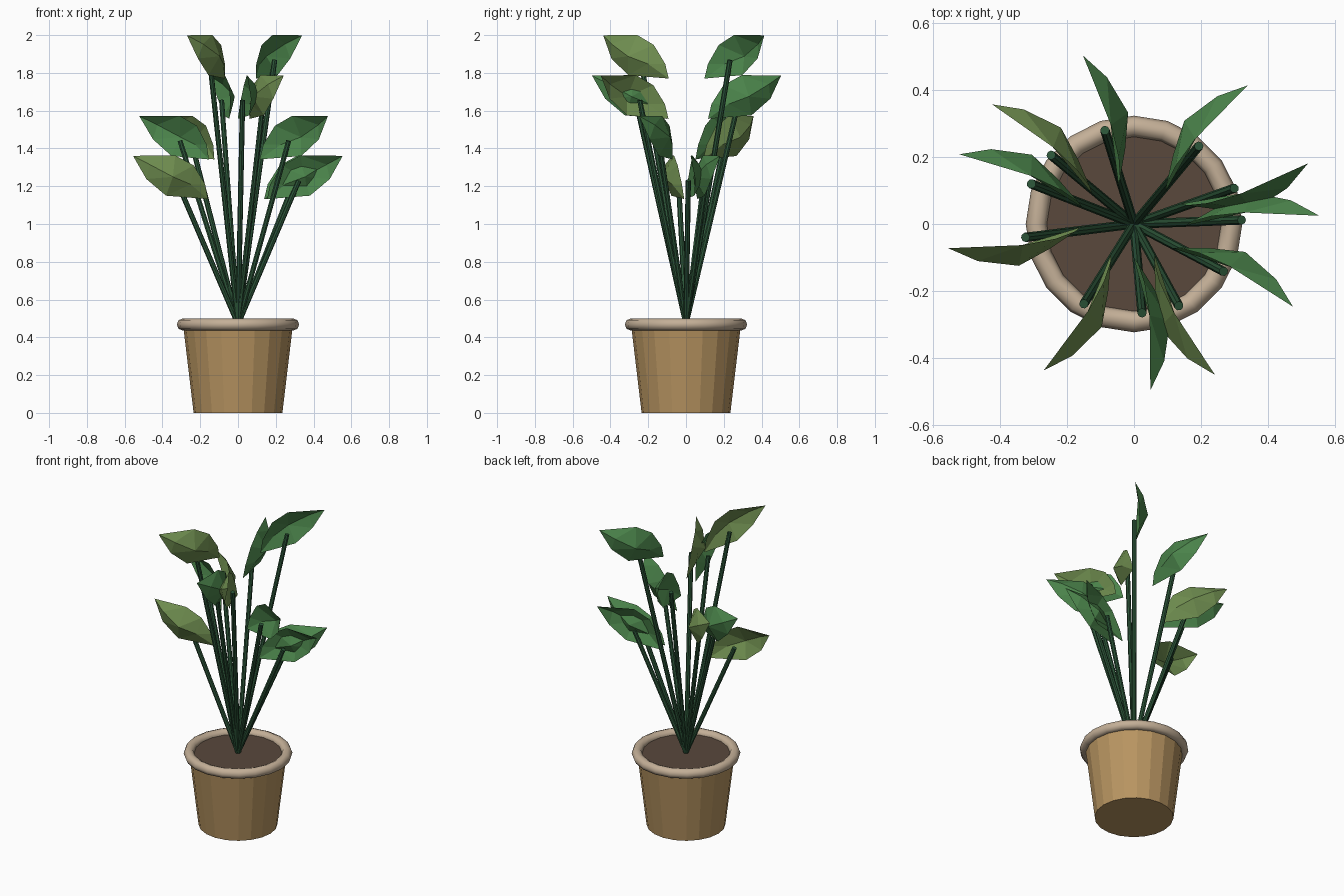
import bpy, bmesh, math
from mathutils import Vector

if "Cube" in bpy.data.objects:
    bpy.data.objects.remove(bpy.data.objects["Cube"])


def material(name, r, g, b):
    m = bpy.data.materials.new(name)
    m.diffuse_color = (r, g, b, 1)
    m.use_nodes = True
    m.node_tree.nodes["Principled BSDF"].inputs["Base Color"].default_value = m.diffuse_color
    return m


POT = material("pot_tan", 0.48, 0.30, 0.12)
RIM = material("rim_beige", 0.55, 0.43, 0.31)
SOIL = material("soil_brown", 0.10, 0.065, 0.045)
STEM = material("stem_green", 0.025, 0.09, 0.04)
GREEN = material("leaf_green", 0.07, 0.23, 0.07)
OLIVE = material("leaf_olive", 0.16, 0.27, 0.08)


def finish(name, mat):
    ob = bpy.context.object
    ob.name = name
    ob.data.materials.append(mat)
    return ob


# Pot: tapered body, rounded rim, soil disc
bpy.ops.mesh.primitive_cone_add(vertices=20, radius1=0.235, radius2=0.29,
                                depth=0.46, location=(0, 0, 0.23))
finish("pot_body", POT)
bpy.ops.mesh.primitive_torus_add(major_radius=0.292, minor_radius=0.032,
                                 major_segments=20, minor_segments=8,
                                 location=(0, 0, 0.468))
finish("pot_rim", RIM)
bpy.ops.object.shade_smooth_by_angle(angle=math.radians(50))
bpy.ops.mesh.primitive_cylinder_add(vertices=20, radius=0.275, depth=0.02,
                                    location=(0, 0, 0.46))
finish("soil", SOIL)

# Leaf pattern relative to the stem tip: (outward, sideways bulge, up)
LEAF = [
    (-0.168, -0.010, -0.098), (0.233, 0.004, 0.131),                      # base, tip
    (0.010, 0.022, 0.133), (-0.090, 0.015, 0.080), (-0.152, 0.000, -0.020),  # upper edge
    (0.060, 0.030, -0.080), (0.165, 0.030, 0.008),                        # lower edge
    (-0.070, 0.042, -0.020), (0.030, 0.082, 0.020), (0.150, 0.053, 0.085),   # midrib
]
FACES = [(1, 2, 9), (2, 8, 9), (2, 3, 8), (3, 7, 8), (3, 4, 7), (4, 0, 7),
         (0, 5, 7), (5, 8, 7), (5, 6, 8), (6, 9, 8), (6, 1, 9)]

START = Vector((0, 0, 0.47))


def stem(name, tip):
    d = tip - START
    bpy.ops.mesh.primitive_cylinder_add(vertices=8, radius=0.014, depth=d.length,
                                        location=(START + tip) / 2)
    ob = finish(name, STEM)
    ob.rotation_euler = d.to_track_quat('Z', 'Y').to_euler()


def leaf(name, tip, side, mat):
    out = Vector((tip.x, tip.y, 0)).normalized()
    across = Vector((-out.y, out.x, 0)) * side
    bm = bmesh.new()
    vs = [bm.verts.new(tip + out * a + across * b + Vector((0, 0, c))) for a, b, c in LEAF]
    for f in FACES:
        bm.faces.new([vs[i] for i in f])
    bmesh.ops.recalc_face_normals(bm, faces=bm.faces)
    me = bpy.data.meshes.new(name)
    bm.to_mesh(me)
    bm.free()
    me.materials.append(mat)
    bpy.context.collection.objects.link(bpy.data.objects.new(name, me))


# Stem tips (x, y), height tier, bulge direction, leaf colour
TIERS = [1.23, 1.44, 1.655, 1.868]
PLANTS = [
    (0.194, 0.233, 3, 1, GREEN), (0.300, 0.107, 0, -1, GREEN),
    (0.322, 0.012, 0, 1, GREEN), (0.268, -0.142, 1, 1, GREEN),
    (0.134, -0.245, 2, -1, OLIVE), (0.024, -0.266, 2, 1, GREEN),
    (-0.150, -0.239, 3, 1, OLIVE), (-0.325, -0.040, 0, 1, OLIVE),
    (-0.307, 0.120, 1, -1, GREEN), (-0.248, 0.206, 1, -1, OLIVE),
    (-0.087, 0.280, 2, -1, GREEN),
]
for i, (x, y, tier, side, mat) in enumerate(PLANTS, 1):
    tip = Vector((x, y, TIERS[tier]))
    stem(f"stem_{i}", tip)
    leaf(f"leaf_{i}", tip, side, mat)
